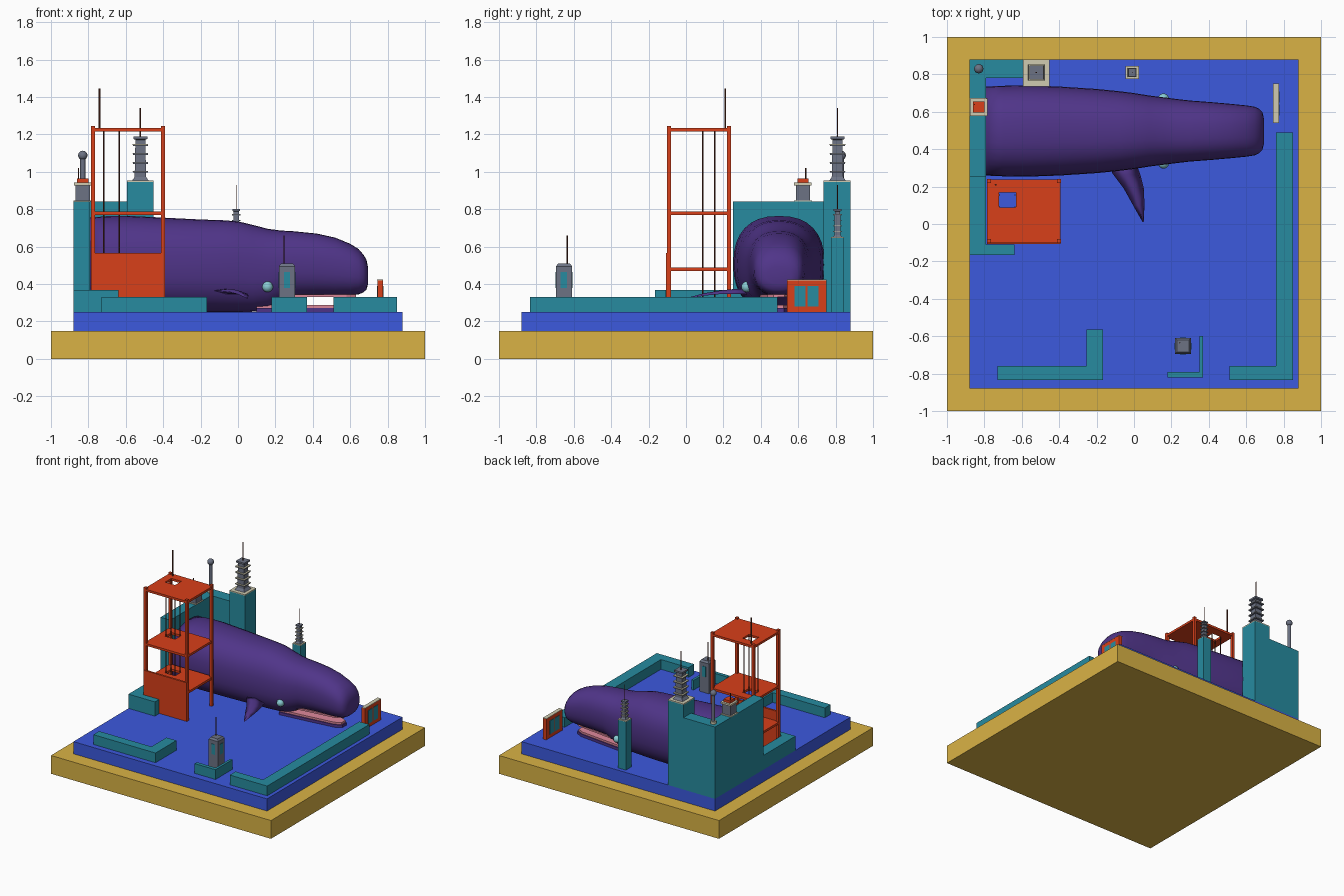
import bpy, bmesh, math

if "Cube" in bpy.data.objects:
    bpy.data.objects.remove(bpy.data.objects["Cube"])

def material(name, rgb):
    m = bpy.data.materials.new(name)
    m.diffuse_color = (*rgb, 1)
    m.use_nodes = True
    m.node_tree.nodes["Principled BSDF"].inputs["Base Color"].default_value = m.diffuse_color
    return m

GOLD = material("gold", (0.70, 0.45, 0.06))
BLUE = material("blue", (0.045, 0.10, 0.73))
TEAL = material("teal", (0.02, 0.26, 0.35))
RED = material("red", (0.69, 0.05, 0.01))
RUST = material("rust", (0.12, 0.03, 0.015))
BEIGE = material("beige", (0.63, 0.60, 0.44))
PURPLE = material("purple", (0.08, 0.035, 0.25))
PINK = material("pink", (0.74, 0.25, 0.33))
SLATE = material("slate", (0.15, 0.17, 0.23))
AQUA = material("aqua", (0.25, 0.60, 0.65))

def finish(name, bm, mat, smooth=False):
    bmesh.ops.recalc_face_normals(bm, faces=bm.faces[:])
    me = bpy.data.meshes.new(name)
    bm.to_mesh(me)
    bm.free()
    ob = bpy.data.objects.new(name, me)
    bpy.context.collection.objects.link(ob)
    me.materials.append(mat)
    if smooth:
        me.shade_smooth()
    return ob

def prism(name, pts, z0, z1, mat):
    bm = bmesh.new()
    f = bm.faces.new([bm.verts.new((x, y, z0)) for x, y in pts])
    r = bmesh.ops.extrude_face_region(bm, geom=[f], use_keep_orig=True)
    for v in r["geom"]:
        if isinstance(v, bmesh.types.BMVert):
            v.co.z = z1
    return finish(name, bm, mat)

def box(name, x0, x1, y0, y1, z0, z1, mat):
    return prism(name, [(x0, y0), (x1, y0), (x1, y1), (x0, y1)], z0, z1, mat)

def block(name, cx, cy, h, z0, z1, mat):
    return box(name, cx - h, cx + h, cy - h, cy + h, z0, z1, mat)

def rod(name, x, y, r, z0, z1, mat, n=8):
    pts = [(x + r * math.cos(i * math.tau / n), y + r * math.sin(i * math.tau / n)) for i in range(n)]
    return prism(name, pts, z0, z1, mat)

def ball(name, loc, r, mat, scale=(1, 1, 1)):
    bm = bmesh.new()
    bmesh.ops.create_uvsphere(bm, u_segments=16, v_segments=10, radius=r)
    bmesh.ops.scale(bm, vec=scale, verts=bm.verts)
    bmesh.ops.translate(bm, vec=loc, verts=bm.verts)
    return finish(name, bm, mat, True)

def loft(name, rings, mat, smooth=False):
    bm = bmesh.new()
    vs = [[bm.verts.new(p) for p in ring] for ring in rings]
    n = len(vs[0])
    for a, b in zip(vs, vs[1:]):
        for i in range(n):
            bm.faces.new((a[i], a[(i + 1) % n], b[(i + 1) % n], b[i]))
    bm.faces.new(vs[0])
    bm.faces.new(vs[-1])
    return finish(name, bm, mat, smooth)

# base slabs
box("base_slab", -1, 1, -1, 1, 0, 0.15, GOLD)
box("water_slab", -0.88, 0.88, -0.88, 0.88, 0.15, 0.25, BLUE)

# low walls
prism("right_wall", [(0.51, -0.835), (0.85, -0.835), (0.85, 0.49), (0.76, 0.49), (0.76, -0.76), (0.51, -0.76)], 0.25, 0.33, TEAL)
prism("front_wall", [(-0.73, -0.835), (-0.165, -0.835), (-0.165, -0.565), (-0.255, -0.565), (-0.255, -0.76), (-0.73, -0.76)], 0.25, 0.33, TEAL)
prism("booth_wall", [(0.18, -0.82), (0.37, -0.82), (0.37, -0.60), (0.35, -0.60), (0.35, -0.79), (0.18, -0.79)], 0.25, 0.33, TEAL)
prism("left_low_wall", [(-0.88, -0.165), (-0.64, -0.165), (-0.64, -0.11), (-0.79, -0.11), (-0.79, 0.25), (-0.88, 0.25)], 0.25, 0.367, TEAL)

# tall corner wall and pillars
prism("tall_wall", [(-0.88, 0.25), (-0.79, 0.25), (-0.79, 0.78), (-0.59, 0.78), (-0.59, 0.88), (-0.88, 0.88)], 0.25, 0.84, TEAL)
box("big_pillar", -0.593, -0.452, 0.735, 0.88, 0.25, 0.945, TEAL)
box("big_pillar_cap", -0.593, -0.452, 0.735, 0.88, 0.945, 0.953, BEIGE)
block("small_pillar", -0.01, 0.81, 0.036, 0.25, 0.645, TEAL)
block("small_pillar_cap", -0.01, 0.81, 0.036, 0.645, 0.651, BEIGE)

# tiered grey masts with ledges
def mast(name, cx, cy, z0, z1, h, spire_top, r):
    zs = (z1 - z0) / 5
    def sq(k, z):
        return [(cx + sx * k, cy + sy * k, z) for sx, sy in ((-1, -1), (1, -1), (1, 1), (-1, 1))]
    loft(name + "_core", [sq(h, z0), sq(h * 0.7, z0 + zs * 0.4), sq(h * 0.6, z1 - zs * 0.4),
                          sq(h * 0.85, z1 - zs * 0.3), sq(h * 0.85, z1)], SLATE)
    for i in range(1, 5):
        z = z0 + i * zs
        block(f"{name}_ledge_{i}", cx, cy, h * 0.92, z - zs * 0.1, z + zs * 0.03, SLATE)
        block(f"{name}_rim_{i}", cx, cy, h * 0.95, z + zs * 0.03, z + zs * 0.11, BEIGE)
    rod(name + "_spire", cx, cy, r, z1, spire_top, RUST)

mast("big_mast", -0.522, 0.81, 0.953, 1.19, 0.044, 1.34, 0.004)
mast("small_mast", -0.01, 0.81, 0.651, 0.80, 0.024, 0.93, 0.002)

# beacon on the left wall
block("beacon_foot", -0.832, 0.625, 0.048, 0.84, 0.846, BEIGE)
block("beacon_body", -0.83, 0.625, 0.038, 0.846, 0.928, SLATE)
block("beacon_plate", -0.83, 0.625, 0.047, 0.928, 0.942, BEIGE)
block("beacon_roof", -0.83, 0.625, 0.03, 0.942, 0.963, RED)
rod("beacon_aerial", -0.853, 0.64, 0.003, 0.963, 1.02, RUST)

# ball antenna in the corner
rod("ball_antenna_foot", -0.83, 0.83, 0.023, 0.84, 0.86, BEIGE, 12)
rod("ball_antenna_pole", -0.83, 0.83, 0.014, 0.86, 1.08, SLATE, 12)
ball("ball_antenna_head", (-0.83, 0.83, 1.088), 0.025, SLATE)

# red open frame tower
PX, PY = (-0.776, -0.402), (-0.09, 0.23)
for i, x in enumerate(PX):
    for j, y in enumerate(PY):
        block(f"frame_post_{i}{j}", x, y, 0.011, 0.25, 1.245, RED)

def holed_floor(name, z0, z1):
    xs, ys = (-0.785, -0.723, -0.632, -0.393), (-0.099, 0.087, 0.168, 0.239)
    bm = bmesh.new()
    g = [[bm.verts.new((x, y, z0)) for y in ys] for x in xs]
    fs = [bm.faces.new((g[i][j], g[i + 1][j], g[i + 1][j + 1], g[i][j + 1]))
          for i in range(3) for j in range(3) if (i, j) != (1, 1)]
    r = bmesh.ops.extrude_face_region(bm, geom=fs, use_keep_orig=True)
    for v in r["geom"]:
        if isinstance(v, bmesh.types.BMVert):
            v.co.z = z1
    finish(name, bm, RED)

for k, z in enumerate((0.47, 0.77, 1.215)):
    holed_floor(f"frame_floor_{k}", z, z + 0.018)
box("frame_front_panel", -0.785, -0.393, -0.106, -0.09, 0.25, 0.567, RED)
for x in (-0.719, -0.636):
    for y in (0.09, 0.155):
        rod("lift_cable", x, y, 0.004, 0.25, 1.225, RUST)
rod("frame_aerial", -0.74, 0.21, 0.005, 1.23, 1.445, RUST)

# red kiosk with windows
box("kiosk", 0.745, 0.775, 0.54, 0.75, 0.25, 0.42, RED)
box("kiosk_roof", 0.744, 0.776, 0.54, 0.75, 0.42, 0.424, BEIGE)
for y in (0.58, 0.65):
    box("kiosk_window", 0.742, 0.778, y, y + 0.058, 0.28, 0.39, TEAL)

# grey booth with windows
def square(cx, cy, h, z):
    return [(cx - h, cy - h, z), (cx + h, cy - h, z), (cx + h, cy + h, z), (cx - h, cy + h, z)]
loft("booth", [square(0.262, -0.652, 0.043, 0.25), square(0.262, -0.652, 0.043, 0.495),
               square(0.262, -0.652, 0.032, 0.51)], SLATE)
box("booth_window_y", 0.246, 0.278, -0.698, -0.606, 0.38, 0.465, TEAL)
box("booth_window_x", 0.216, 0.308, -0.672, -0.635, 0.38, 0.465, TEAL)
rod("booth_aerial", 0.245, -0.635, 0.003, 0.5, 0.66, RUST)

# whale body: x, half width, top, bottom
CY = 0.497
sections = [(-0.79, .238, .755, .25), (-0.7, .242, .763, .25), (-0.58, .244, .764, .25), (-0.4, .238, .755, .25),
            (-0.2, .225, .745, .25), (-0.08, .213, .741, .25), (0.0, .203, .735, .25), (0.08, .19, .716, .252),
            (0.16, .18, .695, .262), (0.23, .171, .686, .295), (0.3, .163, .682, .328), (0.42, .154, .67, .335),
            (0.52, .145, .648, .335), (0.6, .137, .615, .338), (0.645, .13, .587, .345), (0.67, .118, .558, .355),
            (0.687, .1, .53, .37), (0.695, .065, .49, .40)]

def oval(x, w, top, bot, n=32, e=2 / 2.4):
    ring = []
    for i in range(n):
        c, s = math.cos(i * math.tau / n), math.sin(i * math.tau / n)
        ring.append((x, CY + w * math.copysign(abs(c) ** e, c),
                     (top + bot) / 2 + (top - bot) / 2 * math.copysign(abs(s) ** e, s)))
    return ring

loft("whale_body", [oval(*s) for s in sections], PURPLE, True)

# lower jaw, tongue and palate
def jaw(name, w, z0, z1, x1, mat):
    pts = [(0.1, CY - w), (0.3, CY - w * 0.8), (x1 - 0.05, CY - w * 0.5), (x1, CY - w * 0.25)]
    return prism(name, pts + [(x, 2 * CY - y) for x, y in reversed(pts)], z0, z1, mat)
jaw("whale_lower_jaw", 0.11, 0.25, 0.272, 0.62, PURPLE)
jaw("whale_tongue", 0.10, 0.272, 0.288, 0.61, PINK)
jaw("whale_palate", 0.12, 0.331, 0.345, 0.63, PINK)

# eyes
for side in (-1, 1):
    ball("whale_eye", (0.158, CY + side * 0.172, 0.385), 0.029, AQUA)

# flipper: swept outline that arches down to the tip
lead = [(0.01, 0.33), (0.035, 0.26), (0.053, 0.19), (0.056, 0.1), (0.052, 0.01)]
trail = [(-0.14, 0.33), (-0.115, 0.27), (-0.055, 0.19), (-0.005, 0.1), (0.045, 0.012)]
rings = []
for (a, y), (b, y2), z, t in zip(lead, trail, (.365, .365, .36, .347, .326), (.02, .018, .013, .009, .003)):
    m = (a + b) / 2
    rings.append([(a, y, z - t), (m, (y + y2) / 2, z + t * 0.5), (b, y2, z), (m, (y + y2) / 2, z - t)])
loft("whale_flipper", rings, PURPLE, True)
